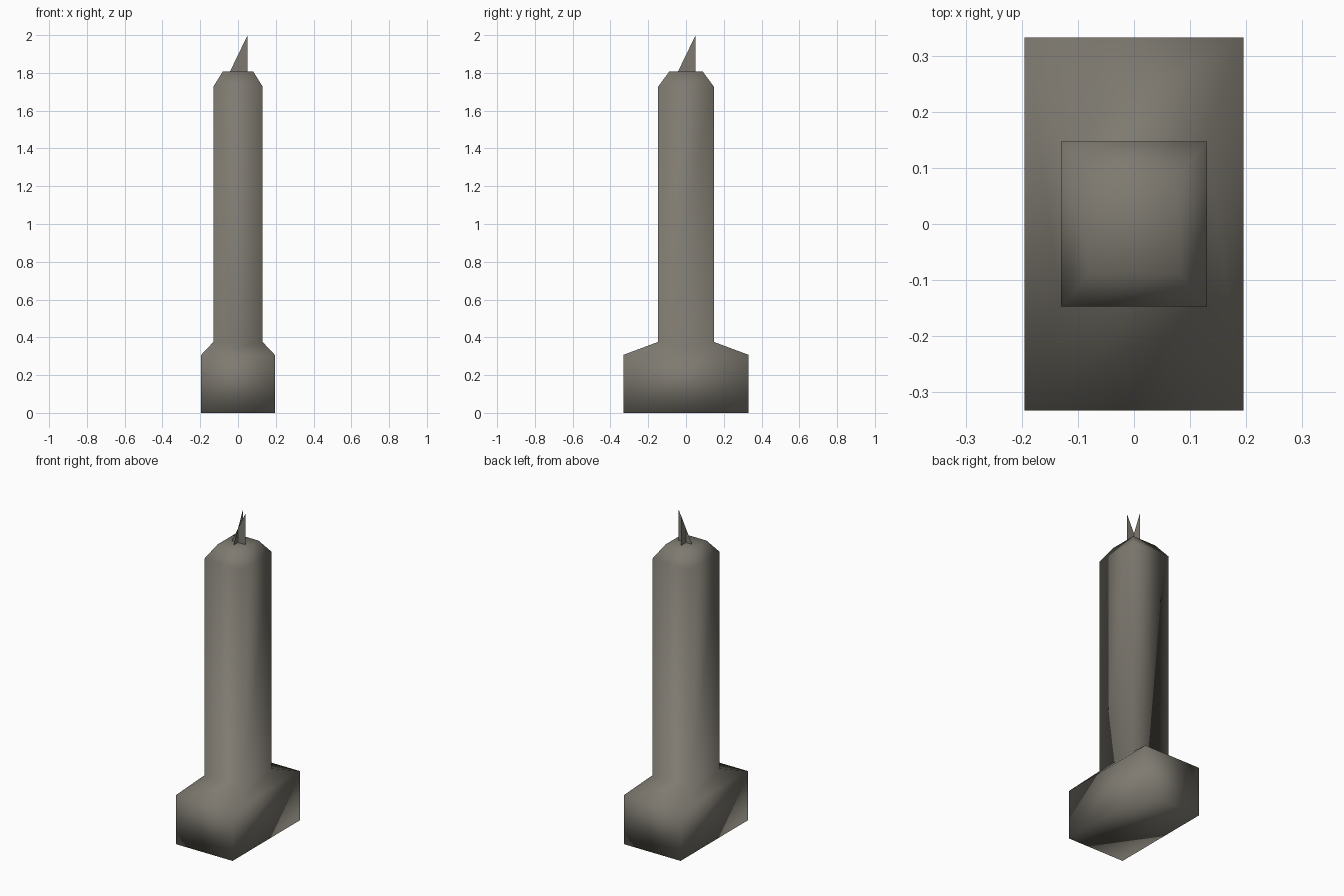
import bpy, bmesh

if "Cube" in bpy.data.objects:
    bpy.data.objects.remove(bpy.data.objects["Cube"])

stone = bpy.data.materials.new("warm_grey_stone")
stone.diffuse_color = (0.21, 0.195, 0.165, 1)
stone.use_nodes = True
stone.node_tree.nodes["Principled BSDF"].inputs["Base Color"].default_value = stone.diffuse_color


def make_object(name, bm, smooth):
    me = bpy.data.meshes.new(name)
    bm.to_mesh(me)
    bm.free()
    ob = bpy.data.objects.new(name, me)
    bpy.context.collection.objects.link(ob)
    me.materials.append(stone)
    for p in me.polygons:
        p.use_smooth = smooth
    return ob


def ring(bm, hx, hy, z):
    return [bm.verts.new((sx * hx, sy * hy, z))
            for sx, sy in ((-1, -1), (1, -1), (1, 1), (-1, 1))]


# Pedestal, shaft and chamfered cap as one stack of rectangular sections
sections = [(0.195, 0.332, 0), (0.195, 0.332, 0.307), (0.13, 0.147, 0.376),
            (0.13, 0.147, 1.728), (0.08, 0.088, 1.808)]
bm = bmesh.new()
rings = [ring(bm, *s) for s in sections]
for a, b in zip(rings, rings[1:]):
    for i in range(4):
        j = (i + 1) % 4
        bm.faces.new((a[i], a[j], b[j], b[i]))
bm.faces.new(rings[0][::-1])
bm.faces.new(rings[-1])
make_object("pillar", bm, True)

# Two crossed triangular blades on the top
for name, axis in (("blade_across", 0), ("blade_along", 1)):
    bm = bmesh.new()
    verts = []
    for along, z in ((-0.046, 1.80), (0.051, 1.80), (0.051, 2.0)):
        co = [0, 0, z]
        co[axis] = along
        verts.append(bm.verts.new(co))
    bm.faces.new(verts)
    make_object(name, bm, False)
